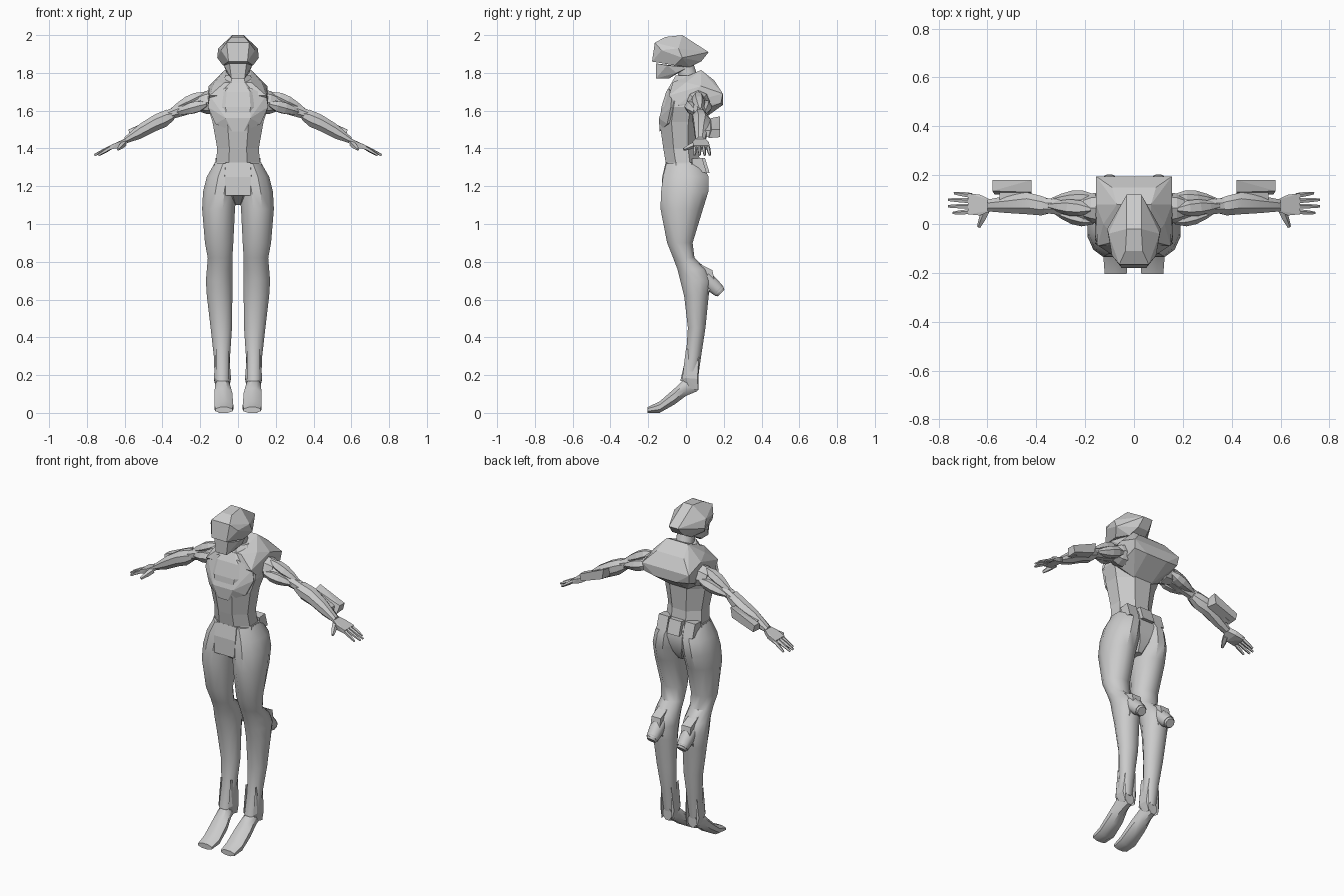
import bpy, bmesh, math
from mathutils import Vector

cube = bpy.data.objects.get("Cube")
if cube:
    bpy.data.objects.remove(cube, do_unlink=True)

grey = bpy.data.materials.new("plain_grey")
grey.use_nodes = True
grey.diffuse_color = (0.6, 0.6, 0.6, 1)
grey.node_tree.nodes["Principled BSDF"].inputs["Base Color"].default_value = (0.6, 0.6, 0.6, 1)


def finish(name, bm, mirror=False, smooth=None):
    """Turn a bmesh into an object, with optional mirror and smooth shading."""
    bmesh.ops.recalc_face_normals(bm, faces=bm.faces[:])
    mesh = bpy.data.meshes.new(name)
    bm.to_mesh(mesh)
    bm.free()
    mesh.materials.append(grey)
    obj = bpy.data.objects.new(name, mesh)
    bpy.context.collection.objects.link(obj)
    if smooth:
        bpy.ops.object.select_all(action='DESELECT')
        obj.select_set(True)
        bpy.context.view_layer.objects.active = obj
        bpy.ops.object.shade_smooth_by_angle(angle=math.radians(smooth))
    if mirror:
        mod = obj.modifiers.new("Mirror", 'MIRROR')
        mod.use_mirror_merge = False
    return obj


def skin(name, rings, mirror, smooth):
    """Join a row of point rings with quads and close both ends."""
    bm = bmesh.new()
    rows = [[bm.verts.new(p) for p in ring] for ring in rings]
    count = len(rows[0])
    for low, high in zip(rows, rows[1:]):
        for i in range(count):
            j = (i + 1) % count
            bm.faces.new((low[i], low[j], high[j], high[i]))
    bm.faces.new(rows[0])
    bm.faces.new(rows[-1])
    return finish(name, bm, mirror, smooth)


def loft(name, axis, sections, sides=8, mirror=False, smooth=None):
    """Sections are (position on axis, min a, max a, min b, max b)."""
    a, b = [k for k in range(3) if k != axis]
    fit = math.cos(math.pi / sides) if sides % 4 == 0 else 1
    rings = []
    for t, a0, a1, b0, b1 in sections:
        ring = []
        for i in range(sides):
            angle = 2 * math.pi * (i + 0.5) / sides
            p = Vector()
            p[axis] = t
            p[a] = (a0 + a1) / 2 + (a1 - a0) / 2 * math.cos(angle) / fit
            p[b] = (b0 + b1) / 2 + (b1 - b0) / 2 * math.sin(angle) / fit
            ring.append(p)
        rings.append(ring)
    return skin(name, rings, mirror, smooth)


def rod(name, start, end, radii, sides=6, mirror=True, smooth=None):
    """Straight tapered rod with evenly spaced radii."""
    start, end = Vector(start), Vector(end)
    turn = (end - start).to_track_quat('Z', 'Y')
    rings = []
    for k, radius in enumerate(radii):
        centre = start.lerp(end, k / (len(radii) - 1))
        rings.append([centre + turn @ Vector((radius * math.cos(2 * math.pi * i / sides),
                                              radius * math.sin(2 * math.pi * i / sides), 0))
                      for i in range(sides)])
    return skin(name, rings, mirror, smooth)


def hull(name, points, both=True, mirror=False):
    """Faceted solid round the points; both adds their reflections first."""
    bm = bmesh.new()
    for x, y, z in points:
        bm.verts.new((x, y, z))
        if both:
            bm.verts.new((-x, y, z))
    result = bmesh.ops.convex_hull(bm, input=bm.verts[:])
    loose = {v for v in result["geom_interior"] if isinstance(v, bmesh.types.BMVert)}
    bmesh.ops.delete(bm, geom=list(loose), context='VERTS')
    bmesh.ops.dissolve_limit(bm, angle_limit=math.radians(3), verts=bm.verts[:], edges=bm.edges[:])
    return finish(name, bm, mirror)


# Head: helmet, jaw and neck
hull("helmet", [(.035, -.11, 1.99), (.03, -.02, 2), (.06, -.165, 1.96), (.09, -.13, 1.92),
                (.105, -.04, 1.93), (.11, -.02, 1.88), (.05, -.18, 1.86), (.03, .12, 1.91),
                (.035, .08, 1.86), (.05, .02, 1.83), (.08, -.06, 1.84)])
hull("jaw", [(.045, -.16, 1.85), (.035, -.16, 1.77), (.035, -.09, 1.77), (.075, -.1, 1.84),
             (.06, -.05, 1.8), (.05, .01, 1.83)])
rod("neck", (0, .03, 1.72), (0, -.01, 1.85), (.065, .05, .05), sides=10, mirror=False, smooth=40)
loft("collar", 2, [(1.72, -.1, .1, -.085, .11), (1.76, -.085, .085, -.07, .1),
                   (1.785, -.065, .065, -.055, .09)])

# Torso and shoulder mantle overhanging at the back
loft("torso", 2, [(1.31, -.118, .118, -.105, .075), (1.4, -.11, .11, -.12, .065),
                  (1.54, -.135, .135, -.14, .075), (1.62, -.16, .16, -.13, .09),
                  (1.7, -.145, .145, -.105, .09), (1.75, -.08, .08, -.075, .09)])
hull("chest_plate", [(.07, -.09, 1.72), (.15, -.075, 1.68), (.16, -.08, 1.62), (.12, -.1, 1.53),
                     (.065, -.143, 1.56), (.03, -.14, 1.49), (.12, 0, 1.55)])
hull("mantle", [(.07, -.07, 1.75), (.15, -.09, 1.68), (.125, 0, 1.75), (.07, .08, 1.815),
                (.09, .15, 1.76), (.155, .08, 1.73), (.155, .195, 1.69), (.15, .185, 1.64),
                (.07, .195, 1.63), (.16, -.04, 1.63), (.145, .04, 1.59), (.06, .07, 1.54)])

# Pelvis with the flat front panel, and belt pouches
loft("pelvis", 2, [(1.1, -.03, .03, -.05, .05), (1.15, -.065, .065, -.115, .085),
                   (1.25, -.14, .14, -.123, .11), (1.325, -.123, .123, -.108, .085)], smooth=35)
hull("front_panel", [(.065, -.13, 1.15), (.065, -.06, 1.15), (.07, -.126, 1.25),
                     (.075, -.06, 1.32), (.065, -.108, 1.325)])
for name, x0, x1 in (("back_pouch", -.04, .04), ("left_pouch", .055, .12), ("right_pouch", -.12, -.055)):
    out = .12 if x0 < 0 < x1 else .105
    hull(name, [(x, y, z) for x in (x0, x1)
                for y, z in ((.03, 1.345), (out - .02, 1.35), (out + .005, 1.27), (.04, 1.28))], both=False)

# Legs
loft("leg", 2, [(1.32, .0, .125, -.105, .085), (1.25, .002, .165, -.122, .12),
                (1.17, .008, .185, -.132, .118), (1.08, .016, .19, -.135, .09),
                (.9, .025, .175, -.1, .035), (.82, .03, .16, -.068, .045),
                (.76, .028, .165, -.045, .11), (.7, .028, .17, -.03, .135),
                (.62, .03, .165, -.01, .12), (.45, .032, .145, .01, .103),
                (.3, .042, .128, .0, .08), (.17, .045, .123, -.03, .062)],
     sides=12, mirror=True, smooth=35)

# Calf thrusters with open nozzles
hull("calf_mount", [(x, y, z) for x in (.07, .13)
                    for y, z in ((.03, .81), (.14, .755), (.15, .7), (.11, .62))], both=False, mirror=True)
rod("calf_nozzle", (.1, .1, .715), (.1, .178, .642), (.043, .041, .034), sides=10, smooth=40)
rod("nozzle_core", (.1, .17, .65), (.1, .186, .634), (.036, .026), sides=10, smooth=40)

# Feet and ankle cuffs
loft("foot", 1, [(.06, .055, .11, .115, .19), (.0, .045, .12, .09, .19), (-.06, .03, .125, .045, .13),
                 (-.14, .025, .125, .0, .06), (-.205, .03, .12, .0, .03)], mirror=True, smooth=40)
for name, x, edge in (("outer_ankle_plate", .115, .128), ("inner_ankle_plate", .05, .037)):
    hull(name, [(x, .0, .34), (x, .07, .32), (edge, .0, .185), (edge, .06, .18), (x, .065, .12),
                (x, .02, .13), (x, -.02, .18)], both=False, mirror=True)

# Arms: core limb, shoulder joint and muscle pods
loft("upper_arm", 0, [(.12, .01, .11, 1.59, 1.69), (.2, .02, .105, 1.6, 1.675),
                      (.28, .035, .1, 1.575, 1.645), (.37, .045, .105, 1.55, 1.605)], mirror=True, smooth=35)
loft("forearm", 0, [(.34, .045, .1, 1.55, 1.6), (.38, .035, .115, 1.515, 1.605),
                    (.44, .04, .13, 1.49, 1.58), (.52, .045, .115, 1.45, 1.53),
                    (.6, .052, .1, 1.425, 1.46)], mirror=True, smooth=35)
rod("shoulder_joint", (.14, .065, 1.645), (.205, .065, 1.64), (.065, .06, .045), sides=8)
pods = {"front_muscle": ((.165, .01, 1.635), (.33, .055, 1.59)),
        "top_muscle": ((.175, .06, 1.69), (.35, .075, 1.605)),
        "rear_muscle": ((.165, .11, 1.64), (.34, .095, 1.585))}
for name, (start, end) in pods.items():
    rod(name, start, end, (.012, .032, .034, .025, .01), sides=6)

# Forearm device on the rear side
hull("forearm_device", [(.42, .13, 1.56), (.42, .18, 1.57), (.43, .18, 1.51), (.42, .12, 1.51),
                        (.58, .135, 1.5), (.58, .18, 1.5), (.57, .18, 1.46), (.57, .12, 1.455)],
     both=False, mirror=True)
hull("device_bracket", [(x, y, z - (x - .45) / 2) for x in (.45, .55)
                        for y in (.09, .145) for z in (1.51, 1.545)], both=False, mirror=True)

# Hands
hull("palm", [(.585, .055, 1.458), (.585, .098, 1.458), (.585, .06, 1.43), (.585, .095, 1.43),
              (.63, .035, 1.435), (.63, .12, 1.435), (.68, .04, 1.415), (.68, .125, 1.415),
              (.675, .04, 1.395), (.675, .125, 1.395), (.62, .04, 1.405), (.62, .115, 1.41)],
     both=False, mirror=True)
for i, reach in enumerate((.74, .76, .76, .735)):
    rod("finger_%d" % (i + 1), (.665, .05 + .022 * i, 1.41), (reach, .045 + .027 * i, 1.365),
        (.011, .01, .006), sides=5)
rod("thumb", (.605, .055, 1.425), (.635, -.012, 1.395), (.017, .015, .008), sides=5)
